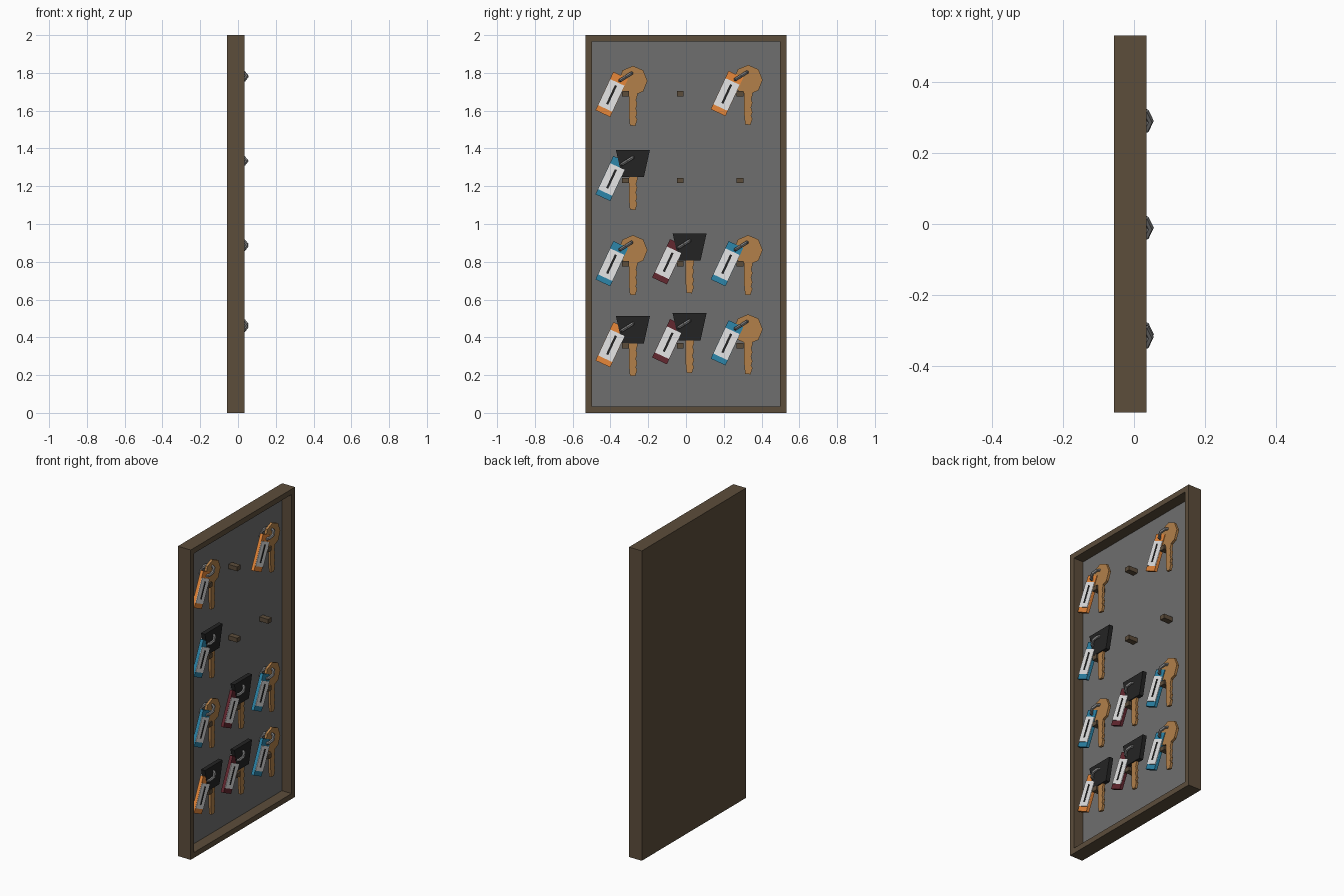
import bpy, bmesh, math
from mathutils import Matrix, Vector

if "Cube" in bpy.data.objects:
    bpy.data.objects.remove(bpy.data.objects["Cube"])


def material(name, srgb):
    m = bpy.data.materials.new(name)
    lin = [((c / 255 + 0.055) / 1.055) ** 2.4 for c in srgb]
    m.diffuse_color = (*lin, 1)
    m.use_nodes = True
    m.node_tree.nodes["Principled BSDF"].inputs["Base Color"].default_value = m.diffuse_color
    return m


WOOD = material("dark wood", (92, 77, 59))
PANEL = material("panel grey", (111, 111, 111))
GOLD = material("key brass", (178, 128, 74))
BLACK = material("black plastic", (36, 36, 36))
STEEL = material("ring steel", (128, 128, 128))
WHITE = material("label white", (230, 230, 230))
TAGS = {"orange": material("tag orange", (232, 136, 58)),
        "blue": material("tag blue", (45, 134, 170)),
        "red": material("tag maroon", (100, 40, 48))}


def finish(name, bm, mats):
    bmesh.ops.recalc_face_normals(bm, faces=bm.faces)
    me = bpy.data.meshes.new(name)
    bm.to_mesh(me)
    bm.free()
    for m in mats:
        me.materials.append(m)
    ob = bpy.data.objects.new(name, me)
    bpy.context.collection.objects.link(ob)
    return ob


def box(name, lo, hi, mat, matrix=Matrix()):
    lo, hi = Vector(lo), Vector(hi)
    bm = bmesh.new()
    bmesh.ops.create_cube(bm, size=1, matrix=matrix @ Matrix.Translation((lo + hi) / 2)
                          @ Matrix.Diagonal((*(hi - lo), 1)))
    return finish(name, bm, [mat])


def plate(name, outline, x0, x1, y, z, mat):
    """Extrude a (y, z) outline along x from x0 to x1."""
    bm = bmesh.new()
    face = bm.faces.new([bm.verts.new((x0, y + a, z + b)) for a, b in outline])
    ext = bmesh.ops.extrude_face_region(bm, geom=[face])["geom"]
    bmesh.ops.translate(bm, vec=(x1 - x0, 0, 0),
                        verts=[v for v in ext if isinstance(v, bmesh.types.BMVert)])
    return finish(name, bm, [mat])


def ring(name, centre, tilt, mat, major=0.042, minor=0.010, seg=8, sides=6):
    """Low-poly ring lying in the plane of x and a tilted y axis."""
    bm = bmesh.new()
    rot = Matrix.Translation(centre) @ Matrix.Rotation(tilt, 4, 'X')
    loops = []
    for i in range(seg):
        a = 2 * math.pi * i / seg
        loop = []
        for j in range(sides):
            b = 2 * math.pi * j / sides
            r = major + minor * math.cos(b)
            loop.append(bm.verts.new(rot @ Vector((r * math.cos(a), r * math.sin(a),
                                                   minor * math.sin(b)))))
        loops.append(loop)
    for i in range(seg):
        p, q = loops[i], loops[(i + 1) % seg]
        for j in range(sides):
            k = (j + 1) % sides
            bm.faces.new((p[j], q[j], q[k], p[k]))
    return finish(name, bm, [mat])


# Cabinet: a solid slab with its +x face inset and pushed back to a grey panel
bm = bmesh.new()
bmesh.ops.create_cube(bm, size=1, matrix=Matrix.Translation((-0.011, 0, 1))
                      @ Matrix.Diagonal((0.092, 1.064, 2, 1)))
bm.normal_update()
front = max(bm.faces, key=lambda f: f.normal.x)
bmesh.ops.inset_region(bm, faces=[front], thickness=0.049)
hole = bmesh.ops.extrude_face_region(bm, geom=[front])["geom"]
bmesh.ops.translate(bm, vec=(-0.07, 0, 0),
                    verts=[v for v in hole if isinstance(v, bmesh.types.BMVert)])
if front.is_valid:
    bm.faces.remove(front)
for f in hole:
    if isinstance(f, bmesh.types.BMFace):
        f.material_index = 1
finish("cabinet", bm, [WOOD, PANEL])

# Pegs: four rows of three
for z in (1.69, 1.23, 0.79, 0.355):
    for y in (-0.32, -0.03, 0.286):
        box("peg", (-0.036, y - 0.018, z - 0.014), (0.028, y + 0.018, z + 0.014), WOOD)

# Key outlines, measured from the top centre of the key
BLADE = [(-0.022, -0.13), (-0.022, -0.255), (-0.016, -0.315), (0.012, -0.318),
         (0.023, -0.285), (0.016, -0.27), (0.023, -0.25), (0.016, -0.225),
         (0.023, -0.20), (0.017, -0.18), (0.023, -0.16), (0.023, -0.13)]
ROUND_HEAD = [(0.077 * math.sin(math.pi * i / 4), -0.079 + 0.079 * math.cos(math.pi * i / 4))
              for i in range(8)]
BLOCK_HEAD = [(-0.09, 0), (0.09, 0), (0.058, -0.144), (-0.058, -0.144)]


def key_set(y, z, block, colour):
    # Key blade and head
    plate("key_blade", BLADE, 0.002, 0.018, y, z, GOLD)
    if block:
        plate("block_key_head", BLOCK_HEAD, -0.004, 0.024, y, z, BLACK)
    else:
        plate("round_key_head", ROUND_HEAD, 0.002, 0.018, y, z, GOLD)
    # Ring joining the key and the tag
    ring("key_ring", (0.004, y - (0.030 if block else 0.038), z - 0.058),
         math.radians(32), STEEL)
    # Tilted tag with a white label and a dark written line
    tilt = Matrix.Translation((0, y - 0.112, z - 0.151)) @ Matrix.Rotation(math.radians(-25), 4, 'X')
    box("tag", (0.002, -0.043, -0.112), (0.022, 0.043, 0.112), TAGS[colour], tilt)
    box("tag_label", (0.022, -0.042, -0.082), (0.026, 0.042, 0.070), WHITE, tilt)
    box("tag_line", (0.026, -0.006, -0.058), (0.028, 0.006, 0.052), BLACK, tilt)


LEFT, MID, RIGHT = -0.281, 0.019, 0.329
for y, z, block, colour in (
        (LEFT, 1.837, False, "orange"), (RIGHT, 1.842, False, "orange"),
        (LEFT, 1.392, True, "blue"),
        (LEFT, 0.941, False, "blue"), (MID, 0.951, True, "red"), (RIGHT, 0.941, False, "blue"),
        (LEFT, 0.512, True, "orange"), (MID, 0.528, True, "red"), (RIGHT, 0.522, False, "blue")):
    key_set(y, z, block, colour)
